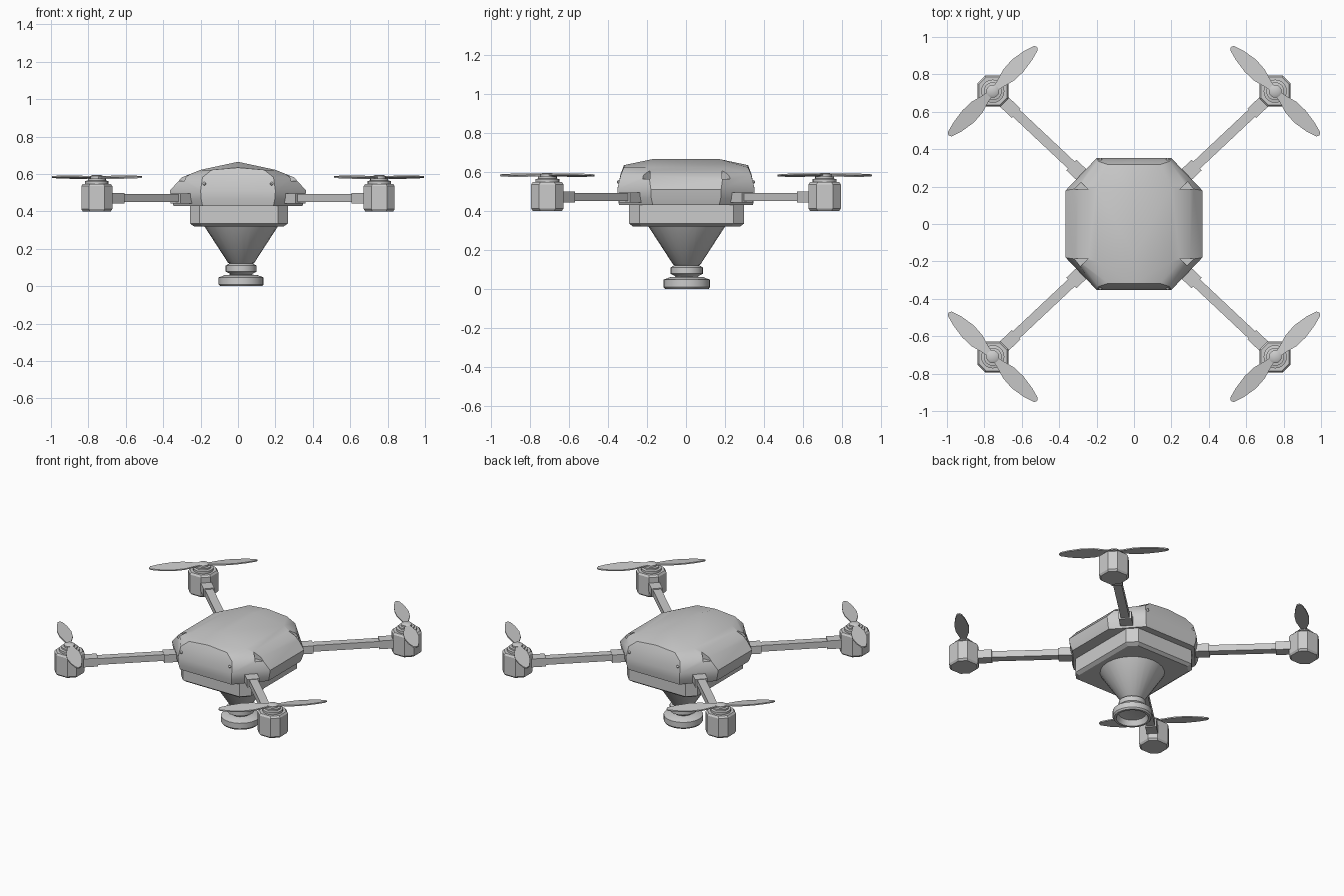
import bpy, bmesh, math
from mathutils import Matrix, Vector

if "Cube" in bpy.data.objects:
    bpy.data.objects.remove(bpy.data.objects["Cube"])

SIGNS = [(sx, sy) for sx in (-1, 1) for sy in (-1, 1)]
MX, MY = 0.755, 0.71          # rotor axis position
HUB = math.hypot(MX, MY)      # distance of rotor from centre


def finish(name, bm, angle=35):
    bmesh.ops.recalc_face_normals(bm, faces=bm.faces)
    me = bpy.data.meshes.new(name)
    bm.to_mesh(me)
    bm.free()
    ob = bpy.data.objects.new(name, me)
    bpy.context.collection.objects.link(ob)
    bpy.ops.object.select_all(action='DESELECT')
    ob.select_set(True)
    bpy.context.view_layer.objects.active = ob
    if angle:
        bpy.ops.object.shade_smooth_by_angle(angle=math.radians(angle))
    return ob


def loft(bm, rings, cap_start=True, cap_end=True):
    """Skin a list of equal-length point rings."""
    vs = [[bm.verts.new(p) for p in r] for r in rings]
    n = len(vs[0])
    for a, b in zip(vs, vs[1:]):
        for i in range(n):
            j = (i + 1) % n
            bm.faces.new((a[i], a[j], b[j], b[i]))
    if cap_start:
        bm.faces.new(vs[0][::-1])
    if cap_end:
        bm.faces.new(vs[-1])
    return vs


def lathe(name, profile, sides, x, y, angle=35, turn=0.0):
    bm = bmesh.new()
    loft(bm, [[(x + r * math.cos(turn + math.tau * i / sides),
                y + r * math.sin(turn + math.tau * i / sides), z)
               for i in range(sides)] for r, z in profile])
    return finish(name, bm, angle)


def octagon(hx, hy, cx, cy, z, ridge=None, ox=0, oy=0):
    """Chamfered rectangle; ridge adds a raised mid point front and back."""
    p = [(cx, -hy, z), (hx, -cy, z), (hx, cy, z), (cx, hy, z)]
    q = [(-cx, hy, z), (-hx, cy, z), (-hx, -cy, z), (-cx, -hy, z)]
    if ridge is not None:
        p = [(0, -hy, ridge)] + p + [(0, hy, ridge)]
    return [(a + ox, b + oy, c) for a, b, c in p + q]


# upper shell: stacked chamfered rings closed by a faceted ridge roof
bm = bmesh.new()
rings = [octagon(0.345, 0.343, 0.19, 0.17, 0.43, 0.43),
         octagon(0.357, 0.350, 0.197, 0.178, 0.465, 0.465),
         octagon(0.365, 0.352, 0.20, 0.18, 0.51, 0.51),
         octagon(0.30, 0.335, 0.19, 0.19, 0.582, 0.588),
         octagon(0.20, 0.318, 0.14, 0.20, 0.622, 0.634)]
top = loft(bm, rings, cap_end=False)[-1]
a = bm.verts.new((0, -0.17, 0.665))
b = bm.verts.new((0, 0.17, 0.665))
for f in ((top[0], top[1], top[2], a), (a, top[2], top[3], b), (b, top[3], top[4], top[5]),
          (top[0], a, top[8], top[9]), (a, b, top[7], top[8]), (b, top[5], top[6], top[7])):
    bm.faces.new(f)
shell = finish("upper_shell", bm, 38)

# triangular notches cut into the shell corners
bm = bmesh.new()
for sx, sy in SIGNS:
    tri = [(0.245, 0.185), (0.32, 0.185), (0.30, 0.24)]
    loft(bm, [[(sx * x, sy * y, z) for x, y in tri] for z in (0.562, 0.7)])
cutter = finish("notch_cutter", bm, 0)
cutter.hide_render = True
cutter.hide_viewport = True
mod = shell.modifiers.new("notches", 'BOOLEAN')
mod.operation = 'DIFFERENCE'
mod.object = cutter

# shell screws
bm = bmesh.new()
for sx, sy in SIGNS:
    bmesh.ops.create_uvsphere(bm, u_segments=8, v_segments=6, radius=0.009,
                              matrix=Matrix.Translation((sx * 0.18, sy * 0.345, 0.548)))
finish("shell_screws", bm)

# lower body box with chamfered corners and bottom edge
bm = bmesh.new()
loft(bm, [octagon(0.24, 0.275, 0.195, 0.23, 0.32, ox=0.005, oy=0.003),
          octagon(0.262, 0.295, 0.21, 0.24, 0.335, ox=0.005, oy=0.003),
          octagon(0.262, 0.295, 0.21, 0.24, 0.435, ox=0.005, oy=0.003)])
finish("lower_body", bm, 20)

# camera cone, neck disc and hollow lens ring
CX, CY = 0.017, 0.004
lathe("camera_cone", [(0.2, 0.325), (0.07, 0.125), (0.055, 0.118)], 24, CX, CY)
lathe("neck_disc", [(0.05, 0.125), (0.065, 0.12), (0.083, 0.11), (0.083, 0.078),
                    (0.06, 0.066), (0.05, 0.05)], 24, CX, CY)
lathe("lens_ring", [(0.05, 0.062), (0.085, 0.06), (0.12, 0.047), (0.12, 0.01), (0.112, 0.0),
                    (0.098, 0.0), (0.085, 0.035), (0.05, 0.042)], 24, CX, CY)


# arms: socket, beam and motor collar along each diagonal
def bar(bm, d, r0, r1, w, z0, z1):
    side = Vector((-d.y, d.x, 0)) * (w / 2)
    rs = []
    for r in (r0, r1):
        c = d * r
        rs.append([c + s * side + Vector((0, 0, z)) for s, z in ((-1, z0), (1, z0), (1, z1), (-1, z1))])
    loft(bm, rs)


for sx, sy in SIGNS:
    tag = ("back" if sy > 0 else "front") + ("_right" if sx > 0 else "_left")
    d = Vector((sx * MX, sy * MY, 0)).normalized()
    x, y = sx * MX, sy * MY
    bm = bmesh.new()
    bar(bm, d, 0.28, 0.46, 0.078, 0.443, 0.495)
    bar(bm, d, 0.40, 0.98, 0.052, 0.45, 0.492)
    bar(bm, d, 0.865, 0.98, 0.068, 0.443, 0.499)
    finish("arm_" + tag, bm, 20)

    # motor housing and stepped rotor cap
    bm = bmesh.new()
    loft(bm, [octagon(h, h, c, c, z, ox=x, oy=y) for h, c, z in
              ((0.075, 0.036, 0.40), (0.083, 0.042, 0.412), (0.083, 0.042, 0.535), (0.075, 0.036, 0.547))])
    finish("motor_" + tag, bm, 25)
    lathe("rotor_cap_" + tag, [(0.062, 0.54), (0.062, 0.562), (0.048, 0.565), (0.048, 0.575),
                               (0.034, 0.577), (0.034, 0.588), (0.022, 0.595)], 20, x, y)

    # two-bladed propeller, tangential to the arm and slightly pitched
    outline = [(0.015, 0.014), (0.06, 0.024), (0.12, 0.04), (0.19, 0.042), (0.27, 0.03),
               (0.325, 0.015), (0.335, 0.0), (0.327, -0.015), (0.27, -0.034), (0.19, -0.047),
               (0.12, -0.042), (0.06, -0.024), (0.015, -0.014)]
    u = Vector((sx, -sy, 0)).normalized()
    bm = bmesh.new()
    for s in (1, -1):
        v = Vector((-u.y, u.x, 0)) * (s * sx * sy)
        loft(bm, [[Vector((x, y, z + 0.12 * q)) + u * (s * p) + v * q for p, q in outline]
                  for z in (0.579, 0.587)])
    finish("propeller_" + tag, bm, 30)
